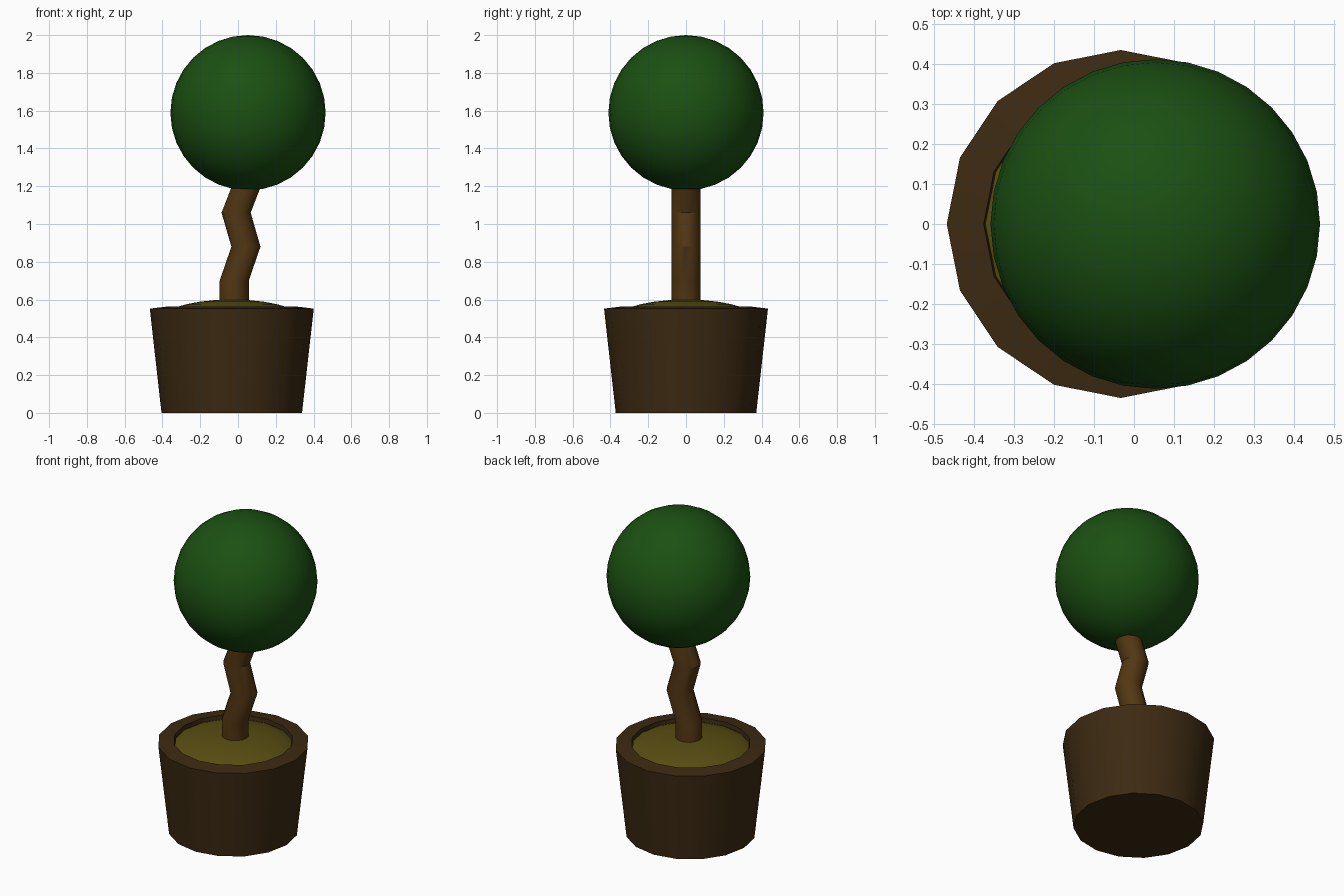
import bpy, bmesh
from math import cos, sin, sqrt, pi, radians

if "Cube" in bpy.data.objects:
    bpy.data.objects.remove(bpy.data.objects["Cube"])


def material(name, rgb):
    mat = bpy.data.materials.new(name)
    mat.diffuse_color = (*rgb, 1)
    mat.use_nodes = True
    mat.node_tree.nodes["Principled BSDF"].inputs["Base Color"].default_value = mat.diffuse_color
    return mat


def stacked_rings(name, rings, sides, mat, cap_start=True, cap_end=True):
    """Skin horizontal rings given as (centre x, z, radius)."""
    bm = bmesh.new()
    loops = [[bm.verts.new((x + r * cos(2 * pi * i / sides),
                            r * sin(2 * pi * i / sides), z))
              for i in range(sides)] for x, z, r in rings]
    for a, b in zip(loops, loops[1:]):
        for i in range(sides):
            j = (i + 1) % sides
            bm.faces.new((a[i], a[j], b[j], b[i]))
    if cap_start:
        bm.faces.new(loops[0][::-1])
    if cap_end:
        bm.faces.new(loops[-1])
    mesh = bpy.data.meshes.new(name)
    bm.to_mesh(mesh)
    bm.free()
    obj = bpy.data.objects.new(name, mesh)
    bpy.context.collection.objects.link(obj)
    finish(obj, mat)
    return obj


def finish(obj, mat):
    obj.data.materials.append(mat)
    bpy.ops.object.select_all(action='DESELECT')
    obj.select_set(True)
    bpy.context.view_layer.objects.active = obj
    bpy.ops.object.shade_smooth_by_angle(angle=radians(30))


POT_X = -0.033

# Tapered pot with a slightly raised inner lip
stacked_rings("pot", [(POT_X, 0, 0.372), (POT_X, 0.552, 0.434),
                      (POT_X, 0.563, 0.342), (POT_X, 0.50, 0.338)],
              16, material("pot_brown", (0.046, 0.023, 0.006)))

# Domed soil inside the lip
soil_rings = [(POT_X, 0.50 + 0.10 * sqrt(1 - (r / 0.365) ** 2), r)
              for r in (0.338, 0.32, 0.29, 0.24, 0.17, 0.09, 0.02)]
stacked_rings("soil", soil_rings, 16,
              material("soil_olive", (0.10, 0.075, 0.006)), cap_start=False)

# Crooked trunk, with level cross-sections at each bend
trunk_path = [(-0.02, 0.56), (-0.02, 0.70), (0.042, 0.88),
              (-0.01, 1.06), (0.06, 1.24)]
stacked_rings("trunk", [(x, z, 0.077) for x, z in trunk_path], 16,
              material("trunk_brown", (0.085, 0.037, 0.006)))

# Ball of foliage
bpy.ops.mesh.primitive_uv_sphere_add(segments=32, ring_count=16, radius=0.411,
                                     location=(0.053, 0, 1.589))
foliage = bpy.context.object
foliage.name = "foliage"
finish(foliage, material("leaf_green", (0.011, 0.08, 0.006)))
